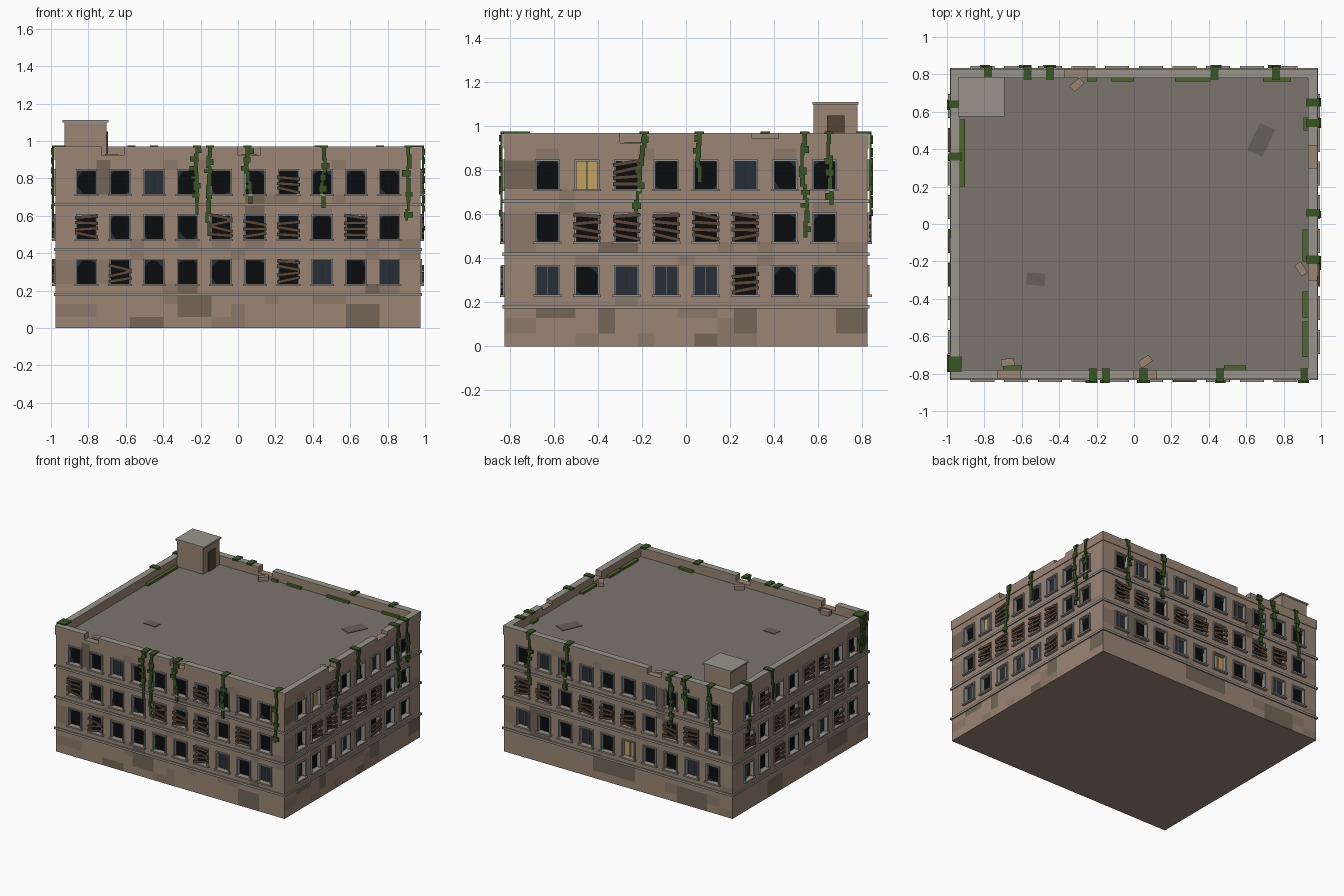
import bpy, bmesh, random
from math import pi, radians
from mathutils import Matrix, Vector

if "Cube" in bpy.data.objects:
    bpy.data.objects.remove(bpy.data.objects["Cube"])

random.seed(4)
HX, HY, ROOF, TOP = 0.975, 0.825, 0.90, 0.97
WW, WH, STEP, DEPTH = 0.105, 0.13, 0.18, 0.025
ROWS = (0.78, 0.54, 0.30)


def mat(name, hexcol):
    lin = [(int(hexcol[i:i + 2], 16) / 255) ** 2.2 for i in (0, 2, 4)]
    m = bpy.data.materials.new(name)
    m.diffuse_color = (*lin, 1)
    m.use_nodes = True
    m.node_tree.nodes["Principled BSDF"].inputs["Base Color"].default_value = m.diffuse_color
    return m


M = {n: mat(n, c) for n, c in dict(
    wall="998474", wall_mid="8C7869", wall_stain="736657", stone="98948A", roof="7A746C",
    roof_patch="65615A", frame="8E9290", void="121416", glass="2A323A", lit="C0A060",
    wood="5E4A3A", ivy="3A5528", moss="4F6630", door="54463A").items()}
parts = {}


def part(name, *mats):
    if name not in parts:
        parts[name] = (bmesh.new(), mats)
    return parts[name][0]


def box(name, material, mx, c, size, rot=None):
    bm = part(name, material)
    r = rot if rot else Matrix()
    bmesh.ops.create_cube(bm, size=1, matrix=mx @ Matrix.Translation(c) @ r @ Matrix.Diagonal((*size, 1)))


def face(bm, mx, pts, idx=0):
    f = bm.faces.new([bm.verts.new(mx @ Vector(p)) for p in pts])
    f.material_index = idx


# Sides: local x runs along the wall, local -y points outward
# b broken, g glazed, w boarded, y lit; rows from the top down
SIDES = [
    dict(k=0, n=10, win=("bbgbbbwbbb", "wbbbwwwbwb", "bwbbbbwgbg"),
         notch=[(-.73, -.61, .925), (0, .12, .925)],
         ivy=[(-.22, .35), (-.15, .45), (.05, .25), (.46, .3), (.91, .34)],
         stain=[(-.33, -.1, .06, .18), (.55, .74, 0, .13), (-.6, -.44, 0, .06), (.67, .76, .18, .3),
                (.03, .15, .6, .72), (-.76, -.68, .7, .9), (-.33, -.2, .2, .24)]),
    dict(k=1, n=8, win=("bywbbgbb", "bwwwwwbb", "gbgggwbb"),
         notch=[(-.30, -.20, .925), (.30, .42, .945)],
         ivy=[(-.19, .34), (.06, .18), (.54, .46), (.65, .26)],
         stain=[(-.38, -.28, .06, .18), (-.7, -.5, .13, .18), (0, .18, 0, .06), (.2, .34, .06, .18),
                (.68, .82, .06, .18), (-.42, -.2, .4, .48), (-.8, -.68, .7, .84)]),
    dict(k=2, n=10, win=("bgbgbbgbbb", "wwbwwwbwwb", "gbbgbybbgb"),
         notch=[(.25, .37, .925)],
         ivy=[(-.76, .36), (-.43, .32), (.45, .34), (.57, .18), (.78, .36)],
         stain=[(-.2, .1, .06, .18), (.5, .76, 0, .13), (-.8, -.6, .2, .4), (.3, .42, .6, .8)]),
    dict(k=3, n=8, win=("bwgbwwbb", "wbwwbwwb", "gbwbbgwb"), notch=[],
         ivy=[(-.64, .3), (-.36, .2), (.73, .26), (.77, .18)],
         stain=[(-.4, -.2, 0, .13), (.3, .6, .06, .18), (-.1, .1, .4, .6), (.6, .8, .7, .9)]),
]
shell = part("walls", "wall", "wall_mid", "wall_stain")


def window(mx, u, z, d, kind):
    w, h = WW / 2, WH / 2
    # reveals and pane
    o, i = -d, -d + DEPTH
    ring = [(u - w, z - h), (u + w, z - h), (u + w, z + h), (u - w, z + h)]
    for a in range(4):
        p, q = ring[a], ring[(a + 1) % 4]
        face(shell, mx, [(p[0], o, p[1]), (p[0], i, p[1]), (q[0], i, q[1]), (q[0], o, q[1])])
    name, m = {"g": ("window_glass", "glass"), "y": ("lit_windows", "lit")}.get(kind, ("dark_openings", "void"))
    face(part(name, m), mx, [(x, i, zz) for x, zz in ring])
    # frame and sill
    for s in (-1, 1):
        box("window_frames", "frame", mx, (u + s * w, o, z), (.009, .02, WH + .009))
    box("window_frames", "frame", mx, (u, o, z + h), (WW, .02, .009))
    box("window_sills", "stone", mx, (u, o - .006, z - h - .004), (.128, .028, .011))
    if kind in "gy":
        box("window_mullions", "frame", mx, (u, i - .005, z), (.006, .01, WH))
    elif kind == "b":
        # leftover glass shards at the corners
        bm = part("glass_shards", "glass")
        for sx, sz in random.sample([(-1, -1), (1, -1), (1, 1), (-1, 1)], 2):
            a, b = random.uniform(.015, .05), random.uniform(.015, .05)
            pts = [(u + sx * w, i - .008, z + sz * h), (u + sx * (w - a), i - .008, z + sz * h),
                   (u + sx * w, i - .008, z + sz * (h - b))]
            face(bm, mx, pts if sx * sz < 0 else pts[::-1])
    else:
        for j in range(random.choice((3, 4))):
            box("window_boards", "wood", mx, (u, o - .014, z - .042 + j * .032), (.125, .01, .017),
                Matrix.Rotation(radians(random.uniform(-14, 14)), 4, 'Y'))


def ivy(mx, u, length, d):
    # saddle over the parapet, then a hanging stem with leaf clumps
    box("ivy", "ivy", mx, (u, -d + .018, TOP + .001), (.042, .07, .012))
    x, z = u, TOP
    while z > TOP - length:
        h = random.uniform(.04, .07)
        box("ivy", "ivy", mx, (x, -d - .014, z - h / 2), (random.uniform(.012, .024), .01, h + .01))
        if random.random() < .6:
            box("ivy", "ivy", mx, (x + random.uniform(-.012, .012), -d - .017, z - h / 2),
                (random.uniform(.03, .048), .014, random.uniform(.018, .035)))
        x += random.uniform(-.012, .012)
        z -= h


for s in SIDES:
    k, n = s["k"], s["n"]
    W, D = (HX, HY) if k % 2 == 0 else (HY, HX)
    mx = Matrix.Rotation(k * pi / 2, 4, 'Z')
    cols = [(c - (n - 1) / 2) * STEP for c in range(n)]
    us = [-W] + [c + e * WW / 2 for c in cols for e in (-1, 1)] + [W]
    zs = [0, .06, .13, .18] + [z + e * WH / 2 for z in ROWS[::-1] for e in (-1, 1)] + [.42, .66, ROOF]
    zs.sort()
    # wall cells around the openings, with weather stains
    for u0, u1 in zip(us, us[1:]):
        for z0, z1 in zip(zs, zs[1:]):
            cu, cz = (u0 + u1) / 2, (z0 + z1) / 2
            if any(abs(cu - c) < .01 for c in cols) and any(abs(cz - r) < .01 for r in ROWS):
                continue
            tone = 1 if random.random() < .12 else 0
            if any(a < cu < b and c < cz < e for a, b, c, e in s["stain"]):
                tone = 2
            face(shell, mx, [(u0, -D, z0), (u1, -D, z0), (u1, -D, z1), (u0, -D, z1)], tone)
    for row, z in zip(s["win"], ROWS):
        for kind, u in zip(row, cols):
            window(mx, u, z, D, kind)
    # string courses
    for z in (.18, .42, .66):
        box("string_courses", "stone", mx, (0, -D - .003, z), (2 * W + .018, .012, .016))
    # parapet with broken gaps
    L = W + .005 if k % 2 == 0 else W - .045
    runs, u = [], -L
    for a, b, h in s["notch"]:
        runs += [(u, a, TOP), (a, b, h)]
        u = b
    for a, b, h in runs + [(u, L, TOP)]:
        y, c = -D + .02, (a + b) / 2
        cap = .006 if h == TOP else 0
        box("parapet", "wall", mx, (c, y, (ROOF + h - cap) / 2), (b - a, .05, h - cap - ROOF))
        if cap:
            box("parapet_coping", "stone", mx, (c, y, h - cap / 2), (b - a, .05, cap))
    for u, length in s["ivy"]:
        ivy(mx, u, length, D)

I = Matrix()
# underside and roof deck
face(shell, I, [(-HX, -HY, 0), (-HX, HY, 0), (HX, HY, 0), (HX, -HY, 0)])
box("roof_deck", "roof", I, (0, 0, ROOF - .01), (2 * HX - .06, 2 * HY - .06, .02))
for x, y, w, l, a in ((.68, .45, .09, .16, -25), (-.525, -.295, .1, .065, -4)):
    box("roof_patches", "roof_patch", I, (x, y, ROOF + .002), (w, l, .004), Matrix.Rotation(radians(a), 4, 'Z'))
# fallen masonry
for x, y, a in ((-.305, .745, 40), (.893, -.24, -55), (.06, -.735, 35), (-.675, -.74, 5)):
    box("rubble", "wall", I, (x, y, ROOF + .015), (.07, .04, .03), Matrix.Rotation(radians(a), 4, 'Z'))
# moss strips along the inside of the parapet
for x0, x1, y in ((-.25, -.2, .775), (-.12, 0, .775), (.22, .41, .775), (.69, .84, .775),
                  (.48, .6, -.77), (-.7, -.6, -.77)):
    box("moss", "moss", I, ((x0 + x1) / 2, y, ROOF + .008), (x1 - x0, .025, .016))
for y0, y1, x in ((.5, .57, .92), (-.2, -.03, .915), (-.5, -.36, .915), (-.71, -.52, .915), (.2, .56, -.918)):
    box("moss", "moss", I, (x, (y0 + y1) / 2, ROOF + .008), (.028, y1 - y0, .016))
# stair housing
box("stair_housing", "wall", I, (-.815, .68, 1.0), (.225, .2, .2))
box("stair_housing_cap", "stone", I, (-.815, .68, 1.106), (.245, .21, .012))
box("stair_door", "door", I, (-.7, .68, .975), (.01, .08, .15))

for name, (bm, mats) in parts.items():
    if name == "walls":
        bmesh.ops.remove_doubles(bm, verts=bm.verts, dist=1e-4)
    me = bpy.data.meshes.new(name)
    bm.to_mesh(me)
    bm.free()
    for m in mats:
        me.materials.append(M[m])
    bpy.context.collection.objects.link(bpy.data.objects.new(name, me))
